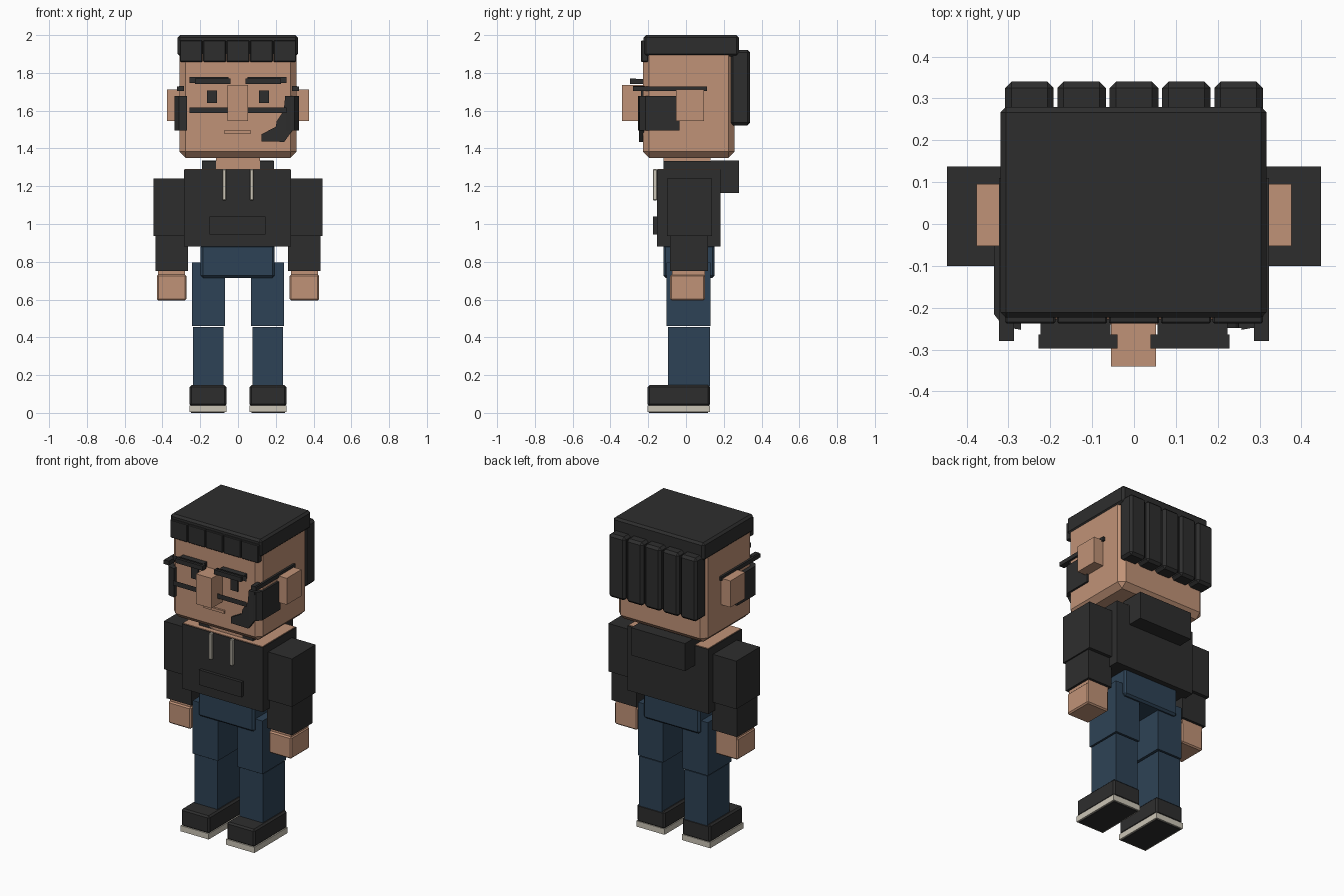
import bpy, bmesh
from mathutils import Matrix

cube = bpy.data.objects.get("Cube")
if cube:
    bpy.data.objects.remove(cube, do_unlink=True)


def material(name, rgb):
    m = bpy.data.materials.new(name)
    m.use_nodes = True
    m.diffuse_color = (*rgb, 1)
    m.node_tree.nodes["Principled BSDF"].inputs["Base Color"].default_value = (*rgb, 1)
    return m


DARK = material("charcoal", (0.027, 0.027, 0.027))
SKIN = material("skin", (0.53, 0.29, 0.185))
DENIM = material("denim blue", (0.027, 0.055, 0.092))
CREAM = material("off white", (0.6, 0.56, 0.47))


def finish(name, bm, mat, bevel=0):
    bmesh.ops.recalc_face_normals(bm, faces=bm.faces)
    mesh = bpy.data.meshes.new(name)
    bm.to_mesh(mesh)
    bm.free()
    mesh.materials.append(mat)
    ob = bpy.data.objects.new(name, mesh)
    bpy.context.collection.objects.link(ob)
    if bevel:
        mod = ob.modifiers.new("chamfer", 'BEVEL')
        mod.width = bevel
        mod.segments = 1
    return ob


def box(name, mat, x, y, z, bevel=0):
    """Block from (min, max) ranges on each axis."""
    bm = bmesh.new()
    bmesh.ops.create_cube(bm, size=1)
    for v in bm.verts:
        for i, (lo, hi) in enumerate((x, y, z)):
            v.co[i] = lo if v.co[i] < 0 else hi
    return finish(name, bm, mat, bevel)


def pair(name, mat, x, y, z, bevel=0):
    """Mirrored blocks on the left (+x) and right (-x)."""
    box("left_" + name, mat, x, y, z, bevel)
    box("right_" + name, mat, (-x[1], -x[0]), y, z, bevel)


def prism(name, mat, points, axis, lo, hi):
    """Outline extruded along y or z."""
    bm = bmesh.new()
    place = (lambda p: (p[0], lo, p[1])) if axis == 'y' else (lambda p: (p[0], p[1], lo))
    face = bm.faces.new([bm.verts.new(place(p)) for p in points])
    new = bmesh.ops.extrude_face_region(bm, geom=[face])["geom"]
    step = (0, hi - lo, 0) if axis == 'y' else (0, 0, hi - lo)
    bmesh.ops.translate(bm, vec=step, verts=[v for v in new if isinstance(v, bmesh.types.BMVert)])
    return finish(name, bm, mat)


def lens_rim(name, x, y, z, width):
    """Rectangular spectacle rim with an open centre."""
    bm = bmesh.new()
    corners = [(x[0], z[0]), (x[1], z[0]), (x[1], z[1]), (x[0], z[1])]
    face = bm.faces.new([bm.verts.new((a, sum(y) / 2, b)) for a, b in corners])
    bmesh.ops.inset_region(bm, faces=[face], thickness=width, use_boundary=True)
    bmesh.ops.delete(bm, geom=[face], context='FACES')
    ob = finish(name, bm, DARK)
    mod = ob.modifiers.new("depth", 'SOLIDIFY')
    mod.thickness = y[1] - y[0]
    mod.offset = 0


# Head and face
box("head", SKIN, (-0.31, 0.31), (-0.228, 0.257), (1.35, 1.93), 0.033)
box("nose", SKIN, (-0.055, 0.053), (-0.34, -0.2), (1.545, 1.735))
box("mouth", SKIN, (-0.075, 0.07), (-0.24, -0.2), (1.478, 1.495))
pair("ear", SKIN, (0.3, 0.377), (-0.052, 0.095), (1.545, 1.712))
pair("pupil", DARK, (0.112, 0.164), (-0.237, -0.2), (1.64, 1.708))
pair("eyebrow", DARK, (0.056, 0.224), (-0.265, -0.2), (1.74, 1.768))

# Hair: cap, fringe and back locks
box("hair_cap", DARK, (-0.319, 0.317), (-0.224, 0.28), (1.888, 2.0), 0.013)
for i in range(5):
    cx = (i - 2) * 0.125
    box(f"back_lock_{i + 1}", DARK, (cx - 0.058, cx + 0.058), (0.235, 0.34), (1.522, 1.922), 0.015)
    cx = (i - 2) * 0.124
    box(f"fringe_lock_{i + 1}", DARK, (cx - 0.06, cx + 0.06), (-0.238, -0.2), (1.858, 1.972), 0.004)

# Spectacles
for side, s in (("left", 1), ("right", -1)):
    xs = sorted((s * 0.05, s * 0.257))
    lens_rim(side + "_lens_rim", xs, (-0.297, -0.266), (1.602, 1.762), 0.025)
pair("rim_top", DARK, (0.039, 0.228), (-0.297, -0.264), (1.742, 1.77))
pair("temple_arm", DARK, (0.309, 0.323), (-0.28, 0.11), (1.703, 1.728))
pair("hinge", DARK, (0.287, 0.313), (-0.28, -0.22), (1.703, 1.73))

# Side whiskers wrapping the jaw corners, and the curved cheek piece
wrap = [(0.335, -0.035), (0.335, -0.215), (0.312, -0.245), (0.27, -0.253),
        (0.27, -0.222), (0.3, -0.215), (0.305, -0.19), (0.305, -0.035)]
prism("left_whisker", DARK, [(x - 0.013, y) for x, y in wrap], 'z', 1.495, 1.677)
prism("right_whisker", DARK, [(-x, y) for x, y in wrap], 'z', 1.495, 1.677)
prism("cheek_piece", DARK, [(0.125, 1.437), (0.245, 1.435), (0.288, 1.495), (0.29, 1.677),
                            (0.25, 1.677), (0.242, 1.6), (0.205, 1.545), (0.2, 1.515),
                            (0.125, 1.475)], 'y', -0.249, -0.222)

# Neck, hooded top, pocket and cords
box("neck", SKIN, (-0.117, 0.117), (-0.12, 0.13), (1.28, 1.37))
box("torso", DARK, (-0.285, 0.281), (-0.154, 0.183), (0.88, 1.288))
box("shoulder_skin", SKIN, (-0.28, 0.276), (-0.15, 0.179), (1.284, 1.292))
pair("collar", DARK, (0.088, 0.19), (-0.12, 0.15), (1.285, 1.333))
box("hood", DARK, (-0.19, 0.188), (0.133, 0.28), (1.163, 1.337))
box("front_pocket", DARK, (-0.15, 0.145), (-0.174, -0.14), (0.945, 1.04))
pair("hood_cord", CREAM, (0.063, 0.083), (-0.175, -0.153), (1.125, 1.29), 0.004)

# Arms and hands
pair("upper_sleeve", DARK, (0.275, 0.447), (-0.1, 0.137), (0.937, 1.24))
pair("lower_sleeve", DARK, (0.264, 0.438), (-0.086, 0.116), (0.75, 0.937))
pair("wrist", SKIN, (0.28, 0.424), (-0.075, 0.1), (0.72, 0.752))
pair("hand", SKIN, (0.273, 0.43), (-0.084, 0.1), (0.595, 0.733), 0.008)

# Trousers
box("hips", DENIM, (-0.198, 0.194), (-0.12, 0.152), (0.715, 0.89), 0.012)
pair("thigh", DENIM, (0.068, 0.244), (-0.104, 0.131), (0.46, 0.795))
pair("shin", DENIM, (0.078, 0.239), (-0.094, 0.126), (0.14, 0.454))

# Shoes with pale edges and dark treads
pair("shoe", DARK, (0.061, 0.256), (-0.203, 0.127), (0.036, 0.147), 0.01)
pair("sole", CREAM, (0.061, 0.258), (-0.205, 0.127), (0.004, 0.04))
pair("tread", DARK, (0.071, 0.248), (-0.195, 0.117), (0.0, 0.006))
